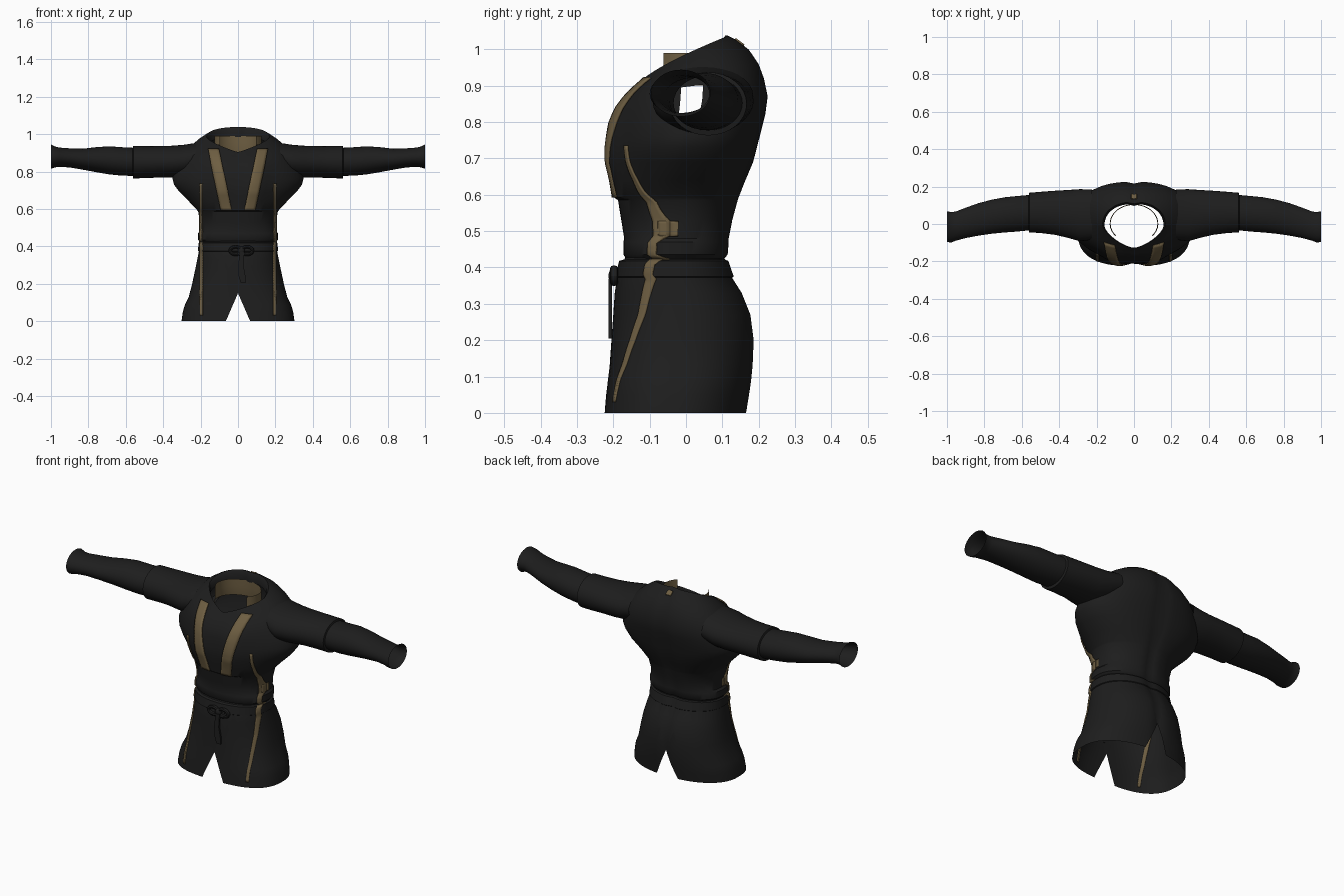
import bpy, bmesh, math
from mathutils import Vector
from mathutils.bvhtree import BVHTree

if "Cube" in bpy.data.objects:
    bpy.data.objects.remove(bpy.data.objects["Cube"])


def material(name, col):
    m = bpy.data.materials.new(name)
    m.diffuse_color = (*col, 1)
    m.use_nodes = True
    m.node_tree.nodes["Principled BSDF"].inputs["Base Color"].default_value = m.diffuse_color
    return m


BLACK = material("black_cloth", (0.0125, 0.0125, 0.0125))
TAN = material("tan_trim", (0.155, 0.112, 0.054))
N = 72


def finish(name, bm, mat, angle=40):
    me = bpy.data.meshes.new(name)
    bm.to_mesh(me)
    ob = bpy.data.objects.new(name, me)
    bpy.context.collection.objects.link(ob)
    me.materials.append(mat)
    bpy.ops.object.select_all(action='DESELECT')
    ob.select_set(True)
    bpy.context.view_layer.objects.active = ob
    bpy.ops.object.shade_smooth_by_angle(angle=math.radians(angle))
    return ob


def loft(rows, closed=True):
    """Skin rows of points with quads."""
    bm = bmesh.new()
    vs = [[bm.verts.new(p) for p in r] for r in rows]
    n = len(rows[0])
    for a, b in zip(vs, vs[1:]):
        for j in range(n if closed else n - 1):
            k = (j + 1) % n
            bm.faces.new((a[j], a[k], b[k], b[j]))
    bm.normal_update()
    return bm


def spow(v, p):
    return math.copysign(abs(v) ** p, v)


def body_ring(zf, zb, yf, yb, w, e=2.2, ef=None, p=.6, bust=0):
    """Body section rising from zf to zb; ef shapes the front half; cleft at the back, bust at the front."""
    pts = []
    for j in range(N):
        t = 2 * math.pi * j / N
        q = 2 / (ef if ef and math.cos(t) > 0 else e)
        s, c = spow(math.sin(t), q), -spow(math.cos(t), q)
        k = ((c + 1) / 2) ** p
        y = (yf + yb) / 2 + (yb - yf) / 2 * c
        if c > 0:
            y -= .01 * math.exp(-(w * s / .025) ** 2)
        else:
            y -= bust * math.exp(-((abs(w * s) - .1) / .05) ** 2)
        pts.append((w * s, y, zf + (zb - zf) * k))
    return pts


# Jacket body: waist hem, chest flap step, shoulders, open V neck
jacket = loft([body_ring(*r) for r in [
    (.425, .425, -.165, .108, .203), (.435, .435, -.172, .117, .213),
    (.47, .47, -.172, .12, .213), (.48, .48, -.17, .12, .203),
    (.53, .53, -.178, .13, .203), (.585, .585, -.187, .145, .213),
    (.592, .592, -.197, .147, .217, 2.3, 2.1, .6, .004), (.64, .64, -.204, .166, .262, 2.3, 1.85, .6, .012),
    (.69, .69, -.212, .186, .312, 2.4, 1.75, .6, .018), (.73, .73, -.212, .196, .342, 2.4, 1.7, .6, .018),
    (.76, .765, -.208, .205, .35, 2.4, 1.7, .6, .018), (.795, .82, -.204, .219, .335, 2.4, 1.75, .6, .014),
    (.83, .87, -.192, .226, .31, 2.4, 1.9, .6, .009), (.86, .92, -.172, .216, .283, 2.4, 2.05, .6, .004),
    (.88, .96, -.155, .202, .252, 2.3, 2.0), (.89, 1.0, -.143, .175, .218, 2.2, 1.8, .65),
    (.902, 1.028, -.134, .138, .183, 2.2, 1.55, .72), (.904, 1.038, -.131, .118, .168, 2.2, 1.45, .75),
    (.896, 1.022, -.127, .108, .16, 2.2, 1.45, .75), (.87, .985, -.127, .108, .158, 2.2, 1.5, .75)]])
# Armholes hidden inside the sleeves
holes = []
for f in jacket.faces:
    c = f.calc_center_median()
    if abs(c.x) > .25 and .82 < c.z < .9 and -.015 < c.y < .045:
        holes.append(f)
bmesh.ops.delete(jacket, geom=holes, context='FACES')
finish("jacket_body", jacket, BLACK)

# Shorts with a V-shaped split at front and back
shorts = loft([body_ring(z, z, yf, yb, w, 2.2, ef) for z, yf, yb, w, ef in [
    (0, -.225, .168, .302, 2.7), (.05, -.22, .176, .295, 2.7), (.09, -.215, .182, .283, 2.7),
    (.13, -.21, .186, .263, 2.6), (.2, -.205, .189, .245, 2.4), (.27, -.2, .18, .23, 2.2),
    (.33, -.196, .156, .218, 2.2), (.38, -.188, .124, .208, 2.2), (.43, -.166, .107, .2, 2.2)]])
for s in (-1, 1):
    bmesh.ops.bisect_plane(shorts, geom=shorts.verts[:] + shorts.edges[:] + shorts.faces[:],
                           plane_co=(0, 0, .15), plane_no=(s * .15, 0, .065))
split = []
for f in shorts.faces:
    c = f.calc_center_median()
    if c.z < .15 and abs(c.x) < .065 * (1 - c.z / .15):
        split.append(f)
bmesh.ops.delete(shorts, geom=split, context='FACES')
finish("shorts", shorts, BLACK)

# Belt band
belt = loft([body_ring(z, z, yf, yb, w) for z, yf, yb, w in [
    (.372, -.19, .131, .21), (.375, -.194, .134, .214),
    (.418, -.184, .119, .211), (.422, -.17, .109, .2)]])
finish("belt", belt, BLACK)


# Sleeves: x, z low, z high, y low, y high; step where the cuff overlaps
def sleeve_ring(x, z0, z1, y0, y1):
    return [(x, (y0 + y1) / 2 + (y1 - y0) / 2 * math.cos(t),
             (z0 + z1) / 2 + (z1 - z0) / 2 * math.sin(t))
            for t in (2 * math.pi * j / 32 for j in range(32))]


sleeve = loft([sleeve_ring(*r) for r in [
    (.225, .79, .953, -.085, .185), (.29, .77, .943, -.092, .186),
    (.35, .767, .938, -.075, .182), (.42, .768, .936, -.058, .178),
    (.5, .765, .936, -.048, .172), (.56, .763, .937, -.045, .167),
    (.563, .777, .927, -.034, .155), (.62, .778, .93, -.04, .15),
    (.69, .785, .935, -.045, .143), (.76, .797, .93, -.052, .13),
    (.83, .81, .922, -.062, .112), (.9, .822, .924, -.075, .087),
    (.955, .825, .928, -.09, .066), (.98, .822, .934, -.1, .064),
    (1.0, .815, .944, -.095, .068)]])
ob = finish("sleeves", sleeve, BLACK)
ob.modifiers.new("mirror", 'MIRROR').use_mirror_merge = False

# Trim strips laid on the cloth
trees = [BVHTree.FromBMesh(b) for b in (jacket, shorts, belt)]


def on_cloth(x, z, lift, d=1):
    """Point on the outermost cloth, from the front (d=1) or the back (d=-1)."""
    for k in range(30):
        hits = [t.ray_cast(Vector((x * (1 - .01 * k), -d, z)), Vector((0, d, 0))) for t in trees]
        hits = [h for h in hits if h[0] is not None]
        if hits:
            h = min(hits, key=lambda q: q[0].y * d)
            return h[0] + h[1] * lift
    return Vector((x, 0, z))


def strip(name, path, width, steps, lift, thick=.006, d=1):
    """path: (x, z) from top to bottom, draped on the cloth."""
    (x0, z0), (x1, z1) = path
    rows = []
    for i in range(steps + 1):
        x, z = x0 + (x1 - x0) * i / steps, z0 + (z1 - z0) * i / steps
        rows.append([on_cloth(x + width * (j / 4 - .5), z, lift, d) for j in range(5)])
    o = finish(name, loft(rows, closed=False), TAN)
    sol = o.modifiers.new("thickness", 'SOLIDIFY')
    sol.thickness, sol.offset = thick, 0


for s, side in ((-1, "left"), (1, "right")):
    strip(side + "_chest_strip", [(s * .13, .918), (s * .062, .594)], .058, 24, .005)
    strip(side + "_jacket_side_strip", [(s * .195, .735), (s * .195, .425)], .014, 30, .004)
    strip(side + "_waist_patch", [(s * .2, .528), (s * .2, .485)], .012, 6, .004)
    # Shorts strip shows on the inside of the cloth as well
    strip(side + "_shorts_side_strip", [(s * .195, .42), (s * .195, .03)], .014, 30, .001, .009)
strip("back_neck_tab", [(0, 1.025), (0, 1.008)], .03, 4, .003, .006, -1)

# Tan collar lining, open at the front
rows = []
for z, r in ((.9, .13), (.92, .127), (.95, .125), (.99, .125)):
    rows.append([(r * math.sin(a), .002 + .8 * r * math.cos(a), z)
                 for a in (math.radians(-130 + 260 * i / 28) for i in range(29))])
finish("collar_lining", loft(rows, closed=False), TAN)


# Belt knot: two loops, a centre and a hanging tail
def blob(name, loc, size):
    bm = bmesh.new()
    bmesh.ops.create_uvsphere(bm, u_segments=16, v_segments=10, radius=1)
    for v in bm.verts:
        v.co = Vector([v.co[i] * size[i] + loc[i] for i in range(3)])
    finish(name, bm, BLACK)


def ring_loop(name, cx):
    rows = []
    for i in range(20):
        a = 2 * math.pi * i / 19
        rows.append([(cx + (.03 + .009 * math.cos(b)) * math.cos(a),
                      -.198 + .011 * math.sin(b),
                      .377 + (.02 + .009 * math.cos(b)) * math.sin(a))
                     for b in (2 * math.pi * j / 8 for j in range(8))])
    finish(name, loft(rows), BLACK)


ring_loop("left_knot_loop", -.012)
ring_loop("right_knot_loop", .048)
blob("knot_centre", (.018, -.2, .377), (.018, .013, .022))
tail = []
for x, z, w in [(.022, .37, .012), (.015, .3, .014), (.022, .24, .018), (.028, .205, .013)]:
    tail.append([(x - w, -.213, z), (x + w, -.213, z), (x + w, -.203, z), (x - w, -.203, z)])
bm = loft(tail[::-1])
bmesh.ops.holes_fill(bm, edges=bm.edges[:])
finish("belt_tail", bm, BLACK)
